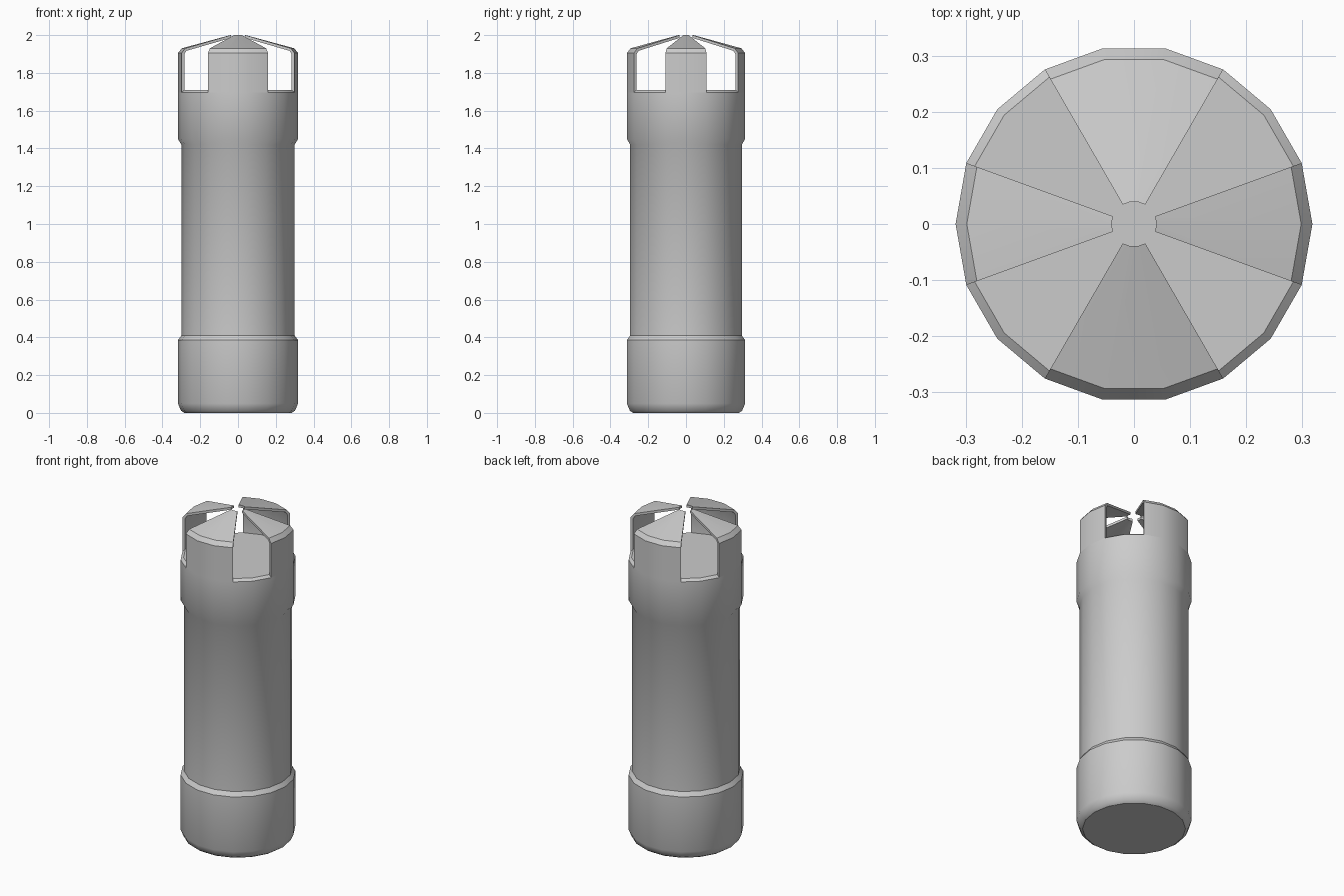
import bpy, bmesh, math

if "Cube" in bpy.data.objects:
    bpy.data.objects.remove(bpy.data.objects["Cube"], do_unlink=True)

SIDES = 18
STEP = 2 * math.pi / SIDES
R, CORE, INNER = 0.318, 0.30, 0.302
FLOOR = 1.71

grey = bpy.data.materials.new("plain grey")
grey.use_nodes = True
colour = (0.6, 0.6, 0.6, 1)
grey.diffuse_color = colour
grey.node_tree.nodes["Principled BSDF"].inputs["Base Color"].default_value = colour


def sweep(name, profile, first, count, closed):
    """Turn an (r, z) profile about z through count steps of the polygon."""
    bm = bmesh.new()
    full = count == SIDES
    rings = []
    for i in range(count if full else count + 1):
        a = (first + i) * STEP
        rings.append([bm.verts.new((r * math.cos(a), r * math.sin(a), z))
                      for r, z in profile])
    n = len(profile)
    for i in range(count):
        a, b = rings[i], rings[(i + 1) % len(rings)]
        for j in range(n if closed else n - 1):
            k = (j + 1) % n
            bm.faces.new((a[j], b[j], b[k], a[k]))
    if full:
        bm.faces.new([ring[0] for ring in rings])
        bm.faces.new([ring[-1] for ring in rings])
    else:
        bm.faces.new(rings[0])
        bm.faces.new(rings[-1])
    bmesh.ops.recalc_face_normals(bm, faces=bm.faces)
    mesh = bpy.data.meshes.new(name)
    bm.to_mesh(mesh)
    bm.free()
    mesh.materials.append(grey)
    obj = bpy.data.objects.new(name, mesh)
    bpy.context.collection.objects.link(obj)
    bpy.ops.object.select_all(action='DESELECT')
    obj.select_set(True)
    bpy.context.view_layer.objects.active = obj
    bpy.ops.object.shade_smooth_by_angle(angle=math.radians(35))
    return obj


# Post with rounded foot, lower band, slim middle and upper collar
sweep("post", [(0.285, 0), (0.302, 0.012), (R, 0.05),
               (R, 0.385), (CORE, 0.41), (CORE, 1.42), (R, 1.45),
               (R, FLOOR - 0.013), (INNER, FLOOR)], 0, SIDES, False)

# Four cap segments: a thin wall bent over into a shallow cone
cap_section = [(R, FLOOR - 0.013), (R, 1.905), (0.298, 1.93), (0.04, 2.0),
               (0.04, 1.985), (0.29, 1.917), (INNER, 1.9), (INNER, FLOOR)]
for name, first, count in (("left_cap_segment", -1, 2), ("back_cap_segment", 3, 3),
                           ("right_cap_segment", 8, 2), ("front_cap_segment", 12, 3)):
    sweep(name, cap_section, first, count, True)
